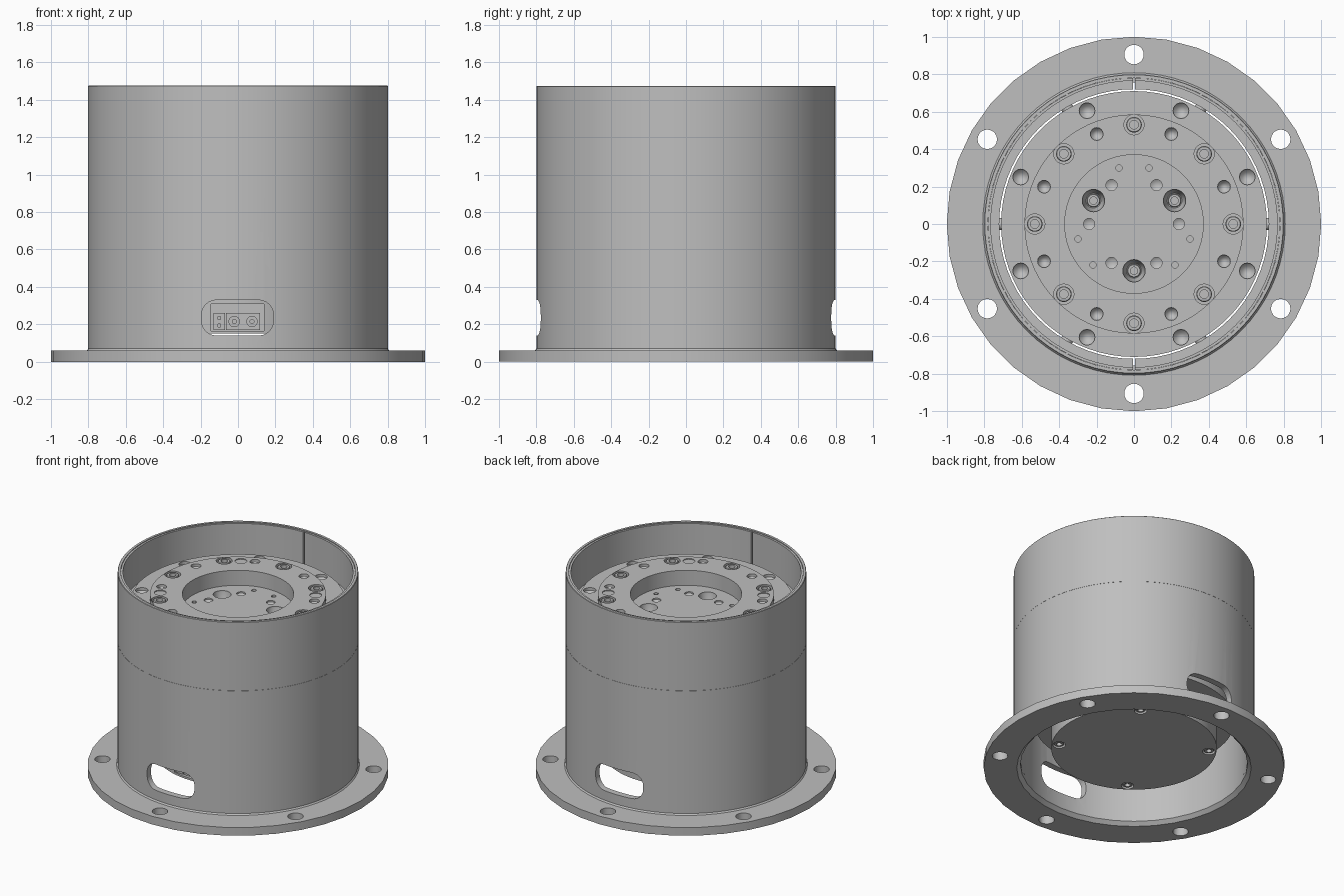
import bpy, bmesh
from math import pi, radians, cos, sin
from mathutils import Matrix, Vector

cube = bpy.data.objects.get("Cube")
if cube:
    bpy.data.objects.remove(cube)

grey = bpy.data.materials.new("machined_grey")
grey.use_nodes = True
colour = (0.52, 0.52, 0.52, 1)
grey.diffuse_color = colour
grey.node_tree.nodes["Principled BSDF"].inputs["Base Color"].default_value = colour


def lathe(bm, profile, steps=64, matrix=Matrix()):
    """Revolve a closed (radius, height) profile about z, then place it."""
    part = bmesh.new()
    verts = [part.verts.new((r, 0, z)) for r, z in profile]
    edges = [part.edges.new((verts[i - 1], verts[i])) for i in range(len(verts))]
    bmesh.ops.spin(part, geom=verts + edges, cent=(0, 0, 0), axis=(0, 0, 1),
                   angle=2 * pi, steps=steps, use_merge=True)
    bmesh.ops.remove_doubles(part, verts=part.verts, dist=1e-5)
    bmesh.ops.dissolve_degenerate(part, edges=part.edges, dist=1e-6)
    bmesh.ops.recalc_face_normals(part, faces=part.faces)
    part.transform(matrix)
    mesh = bpy.data.meshes.new("temp")
    part.to_mesh(mesh)
    part.free()
    bm.from_mesh(mesh)
    bpy.data.meshes.remove(mesh)


def box(bm, low, high):
    low, high = Vector(low), Vector(high)
    bmesh.ops.create_cube(bm, size=1, matrix=Matrix.Translation((low + high) / 2)
                          @ Matrix.Diagonal((*(high - low), 1)))


def cylinder(bm, radius, low, high, matrix=Matrix(), steps=20):
    lathe(bm, [(0, low), (radius, low), (radius, high), (0, high)], steps, matrix)


def screw(bm, radius, matrix):
    """Socket-head screw whose top lies at the local origin."""
    s = radius * 0.55
    lathe(bm, [(0, -0.03), (s, -0.03), (s, 0), (radius * 0.9, 0), (radius, -0.005),
               (radius, -0.06), (0, -0.06)], 18, matrix)


def polar(radius, degrees, z=0):
    a = radians(degrees)
    return Matrix.Translation((radius * cos(a), radius * sin(a), z))


def finish(name, bm, cutter=None):
    mesh = bpy.data.meshes.new(name)
    bm.to_mesh(mesh)
    bm.free()
    obj = bpy.data.objects.new(name, mesh)
    bpy.context.scene.collection.objects.link(obj)
    mesh.materials.append(grey)
    bpy.ops.object.select_all(action='DESELECT')
    obj.select_set(True)
    bpy.context.view_layer.objects.active = obj
    if cutter:
        tool = finish(name + "_cutter", cutter)
        tool.hide_render = True
        tool.select_set(False)
        obj.select_set(True)
        bpy.context.view_layer.objects.active = obj
        mod = obj.modifiers.new("cut", 'BOOLEAN')
        mod.operation, mod.solver, mod.object = 'DIFFERENCE', 'EXACT', tool
        bpy.ops.object.modifier_apply(modifier=mod.name)
        bpy.data.objects.remove(tool)
    bpy.ops.object.shade_smooth_by_angle(angle=radians(30))
    return obj


# Mounting flange with six bolt holes
bm, cut = bmesh.new(), bmesh.new()
lathe(bm, [(0.78, 0), (1, 0), (1, 0.06), (0.755, 0.06), (0.755, 0.025)], 36)
for k in range(6):
    cylinder(cut, 0.052, -0.1, 0.2, polar(0.905, 30 + 60 * k))
finish("mounting_flange", bm, cut)

# Lower housing with a rounded cable slot at front and back
bm, cut = bmesh.new(), bmesh.new()
lathe(bm, [(0.755, 0.055), (0.812, 0.055), (0.8, 0.07), (0.8, 0.97), (0.755, 0.97)], 72)
corner = 0.08
for x in (-0.195 + corner, 0.19 - corner):
    for z in (0.14 + corner, 0.33 - corner):
        for k in range(24):
            a = 2 * pi * k / 24
            for y in (-1, 1):
                cut.verts.new((x + corner * cos(a), y, z + corner * sin(a)))
hull = bmesh.ops.convex_hull(cut, input=cut.verts)
bmesh.ops.delete(cut, geom=list({g for g in hull["geom_interior"]
                                 if isinstance(g, bmesh.types.BMVert)}), context='VERTS')
bmesh.ops.recalc_face_normals(cut, faces=cut.faces)
finish("lower_housing", bm, cut)


def side_holes(bm):
    """Countersunk holes round the upper housing."""
    for k in range(6):
        turn = Matrix.Rotation(radians(60 * k), 4, 'Z') @ Matrix.Rotation(pi / 2, 4, 'Y')
        lathe(bm, [(0, 0.69), (0.034, 0.69), (0.034, 0.76), (0.055, 0.83), (0, 0.83)], 20, turn)


# Upper housing
bm, cut = bmesh.new(), bmesh.new()
lathe(bm, [(0.78, 0.971), (0.8, 0.971), (0.8, 1.472), (0.797, 1.475), (0.78, 1.475)], 72)
side_holes(cut)
finish("upper_housing", bm, cut)

# Split liner with an inner ledge
bm, cut = bmesh.new(), bmesh.new()
lathe(bm, [(0.72, 0.975), (0.779, 0.975), (0.779, 1.47), (0.765, 1.47),
           (0.765, 1.21), (0.72, 1.21)], 72)
side_holes(cut)
box(cut, (-0.006, -0.9, 0.9), (0.006, 0.9, 1.6))
finish("split_liner", bm, cut)

# Actuator body: stepped top with a round recess, narrower base
bm, cut = bmesh.new(), bmesh.new()
lathe(bm, [(0, 1.2), (0.37, 1.2), (0.37, 1.31), (0.585, 1.31), (0.585, 1.27), (0.71, 1.27),
           (0.71, 0.95), (0.67, 0.95), (0.67, 0.36), (0.55, 0.36), (0.55, 0.15), (0, 0.15)], 72)
for k in range(8):
    # counterbores, outer plate holes and ring holes
    cylinder(cut, 0.054, 1.265, 1.4, polar(0.53, 45 * k))
    for radius, size, top in ((0.655, 0.042, 1.27), (0.52, 0.034, 1.31)):
        lathe(cut, [(0, top - 0.05), (size * 0.6, top - 0.04), (size, top - 0.02),
                    (size, top + 0.05), (0, top + 0.05)], 16, polar(radius, 22.5 + 45 * k))
for k in range(4):
    # dowel holes and underside screw pockets
    cylinder(cut, 0.04, 1.304, 1.4, polar(0.517, 32.8 + 90 * k))
    cylinder(cut, 0.042, 0.1, 0.18, polar(0.5, 55 + 90 * k))
for k in range(6):
    lathe(cut, [(0, 1.17), (0.03, 1.19), (0.03, 1.25), (0, 1.25)], 16, polar(0.24, 60 * k))
for k in range(3):
    lathe(cut, [(0, 1.13), (0.04, 1.13), (0.06, 1.19), (0.06, 1.25), (0, 1.25)],
          20, polar(0.25, 30 + 120 * k))
    for side in (-15, 15):
        cylinder(cut, 0.017, 1.16, 1.25, polar(0.31, 90 + 120 * k + side), 12)
box(cut, (-0.145, -0.7, 0.165), (0.14, -0.48, 0.31))
finish("actuator_body", bm, cut)

# Screws on the top ring, in the recess, round the housing and underneath
bm = bmesh.new()
for k in range(8):
    screw(bm, 0.042, polar(0.53, 45 * k, 1.308))
finish("ring_screws", bm)
bm = bmesh.new()
for k in range(3):
    screw(bm, 0.036, polar(0.25, 30 + 120 * k, 1.155))
finish("recess_screws", bm)
bm = bmesh.new()
for k in range(6):
    screw(bm, 0.033, Matrix.Rotation(radians(60 * k), 4, 'Z')
          @ Matrix.Rotation(pi / 2, 4, 'Y') @ Matrix.Translation((-1.08, 0, 0.765)))
screws = finish("housing_screws", bm)
bm = bmesh.new()
flip = Matrix.Rotation(pi, 4, 'X')
for k in range(4):
    screw(bm, 0.034, polar(0.5, 55 + 90 * k, 0.155) @ flip)
    screw(bm, 0.036, polar(0.62, 55 + 90 * k, 0.345) @ flip)
finish("underside_screws", bm)

# Raise the housing holes to the same height as their screws
for name in ("upper_housing", "split_liner"):
    assert bpy.data.objects[name]

# Cable connectors in the front pocket
bm, cut = bmesh.new(), bmesh.new()
box(bm, (-0.13, -0.535, 0.17), (-0.07, -0.475, 0.26))
box(bm, (-0.063, -0.535, 0.17), (0.118, -0.475, 0.26))
facing = Matrix.Rotation(pi / 2, 4, 'X')
for x in (-0.02, 0.075):
    lathe(cut, [(0.013, 0.5), (0.028, 0.5), (0.028, 0.6), (0.013, 0.6)], 18,
          Matrix.Translation((x, 0, 0.215)) @ facing)
for z in (0.195, 0.235):
    box(cut, (-0.107, -0.6, z - 0.008), (-0.093, -0.51, z + 0.008))
finish("cable_connectors", bm, cut)
